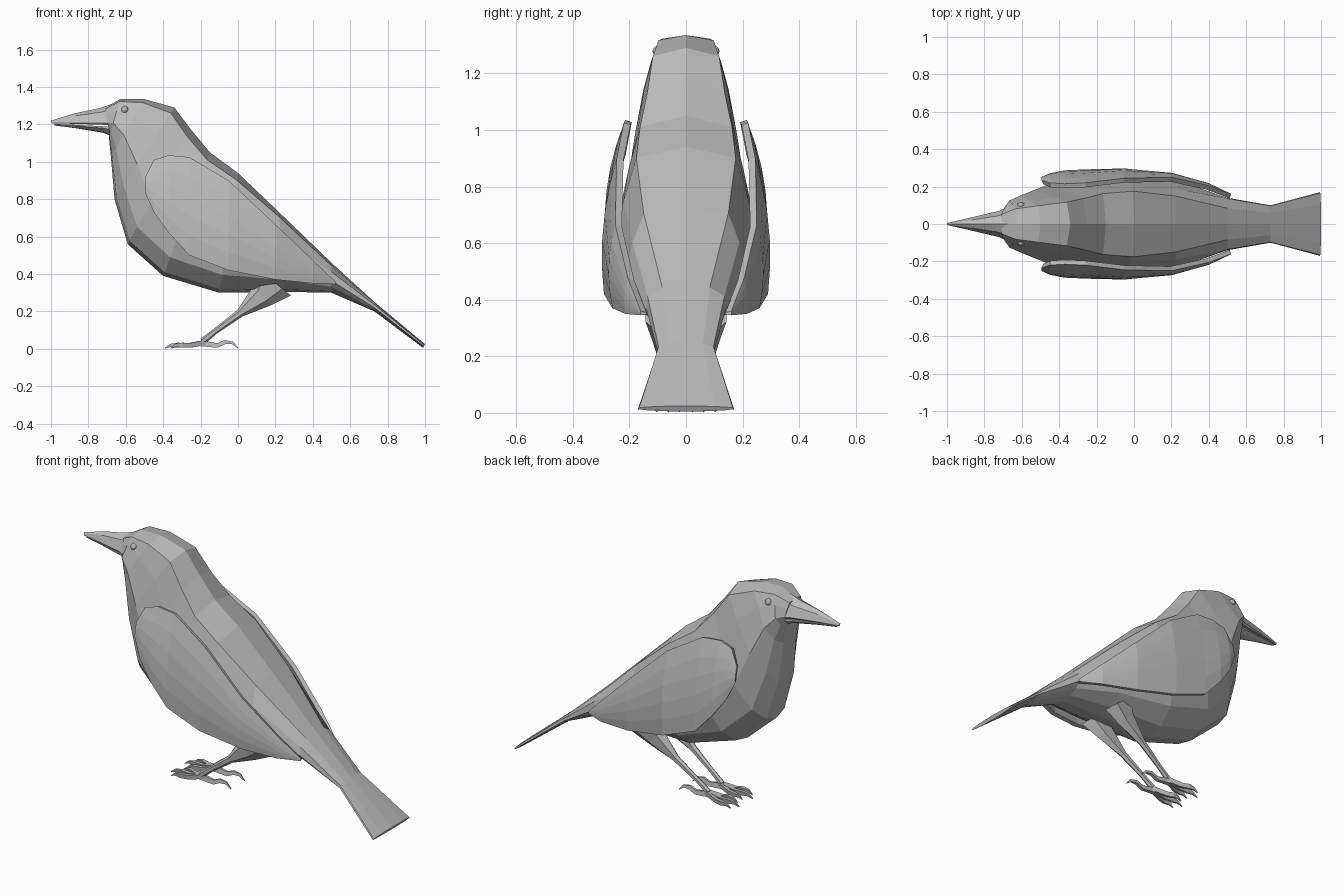
import bpy
import bmesh
from mathutils import Vector

cube = bpy.data.objects.get("Cube")
if cube:
    bpy.data.objects.remove(cube, do_unlink=True)

# One plain grey for the whole bird
grey = bpy.data.materials.new("plain_grey")
grey.use_nodes = True
grey.diffuse_color = (0.5, 0.5, 0.5, 1)
grey.node_tree.nodes["Principled BSDF"].inputs["Base Color"].default_value = grey.diffuse_color


def finish(name, bm):
    bmesh.ops.recalc_face_normals(bm, faces=bm.faces)
    mesh = bpy.data.meshes.new(name)
    bm.to_mesh(mesh)
    bm.free()
    mesh.materials.append(grey)
    obj = bpy.data.objects.new(name, mesh)
    bpy.context.scene.collection.objects.link(obj)
    return obj


def loft(name, rings, closed=True):
    """Skin a list of equal point rings; closed rings also get end caps."""
    bm = bmesh.new()
    rows = [[bm.verts.new(p) for p in ring] for ring in rings]
    count = len(rows[0])
    for a, b in zip(rows, rows[1:]):
        for i in range(count if closed else count - 1):
            j = (i + 1) % count
            bm.faces.new((a[i], a[j], b[j], b[i]))
    if closed:
        bm.faces.new(rows[0])
        bm.faces.new(rows[-1])
    return finish(name, bm)


def section(top, bottom, width, profile):
    """Symmetric ring between a top and a bottom (x, z) point."""
    a, b = Vector((top[0], 0, top[1])), Vector((bottom[0], 0, bottom[1]))
    half = [a.lerp(b, t) + Vector((0, f * width, 0)) for t, f in profile]
    other = [Vector((p.x, -p.y, p.z)) for p in half[-2:0:-1]]
    return half + other


def limb(name, path, sides):
    """Tapered bar; path holds (x, y, z, half height, half width)."""
    rings = []
    for i, (x, y, z, h, w) in enumerate(path):
        before = Vector(path[max(i - 1, 0)][:3])
        after = Vector(path[min(i + 1, len(path) - 1)][:3])
        along = (after - before).normalized()
        across = Vector((0, 1, 0))
        up = along.cross(across).normalized()
        ring = []
        for su, sa in sides:
            ring.append(Vector((x, y, z)) + up * su * h + across * sa * w)
        rings.append(ring)
    return loft(name, rings)


# Head, body and tail in one faceted skin
body_profile = [(0, 0), (0.06, 0.65), (0.3, 0.82), (0.62, 1), (0.85, 0.76), (0.97, 0.4), (1, 0)]
tail_profile = [(0, 0), (0.1, 0.6), (0.3, 0.97), (0.6, 1), (0.8, 0.8), (0.95, 0.45), (1, 0)]
stations = [
    ((-0.71, 1.29), (-0.69, 1.16), 0.08),
    ((-0.63, 1.335), (-0.69, 1.13), 0.125),
    ((-0.50, 1.335), (-0.68, 1.03), 0.15),
    ((-0.34, 1.29), (-0.66, 0.80), 0.18),
    ((-0.25, 1.17), (-0.59, 0.56), 0.21),
    ((-0.15, 1.05), (-0.40, 0.39), 0.25),
    ((0.00, 0.94), (-0.10, 0.30), 0.27),
    ((0.22, 0.73), (0.25, 0.305), 0.23),
    ((0.50, 0.46), (0.50, 0.30), 0.14),
    ((0.73, 0.25), (0.73, 0.20), 0.10),
    ((1.00, 0.025), (0.99, 0.005), 0.17),
]
rings = [section(*s, tail_profile if s[0][0] > 0.4 else body_profile) for s in stations]
loft("body", rings)

# Beak: two halves with a fine seam between them
upper = [(0, 0), (0.25, 0.6), (0.9, 1), (1, 0.9), (1, 0)]
lower = [(0, 0), (0, 0.9), (0.3, 0.9), (0.85, 0.5), (1, 0)]
loft("upper_beak", [
    section((-0.66, 1.315), (-0.64, 1.19), 0.105, upper),
    section((-0.74, 1.287), (-0.72, 1.198), 0.07, upper),
    section((-0.87, 1.26), (-0.87, 1.203), 0.035, upper),
    section((-1.0, 1.22), (-0.995, 1.205), 0.006, upper),
])
loft("lower_beak", [
    section((-0.64, 1.184), (-0.66, 1.13), 0.10, lower),
    section((-0.72, 1.19), (-0.72, 1.155), 0.065, lower),
    section((-0.87, 1.198), (-0.87, 1.18), 0.03, lower),
    section((-0.98, 1.202), (-0.98, 1.194), 0.006, lower),
])

# Wing stations: x, upper z, lower z, upper y, lower y
wing = [
    (-0.495, 0.92, 0.83, 0.235, 0.25),
    (-0.45, 1.01, 0.73, 0.22, 0.27),
    (-0.37, 1.035, 0.62, 0.215, 0.285),
    (-0.26, 1.025, 0.50, 0.22, 0.29),
    (-0.05, 0.90, 0.42, 0.245, 0.29),
    (0.20, 0.665, 0.37, 0.25, 0.26),
    (0.40, 0.475, 0.35, 0.205, 0.215),
    (0.52, 0.36, 0.345, 0.16, 0.16),
]
# Leg: broad feathered thigh thinning to the shank
leg = [
    (0.19, 0.10, 0.36, 0.12, 0.05),
    (0.13, 0.09, 0.285, 0.07, 0.035),
    (0.01, 0.08, 0.19, 0.022, 0.018),
    (-0.12, 0.068, 0.095, 0.015, 0.013),
    (-0.19, 0.063, 0.04, 0.018, 0.016),
]
diamond = [(1, 0), (0.5, 0.87), (-0.5, 0.87), (-1, 0), (-0.5, -0.87), (0.5, -0.87)]
square = [(1, 0.6), (-1, 1), (-1, -1), (1, -0.6)]

for side, label in ((1, "left"), (-1, "right")):
    # Domed wing shell standing slightly off the body
    rows = []
    for x, zu, zl, yu, yl in wing:
        row = []
        for i in range(6):
            t = i / 5
            bulge = 0.1 * t * (1 - t) * min(1, (zu - zl) / 0.4)
            row.append((x, side * (yu + (yl - yu) * t + bulge), zu + (zl - zu) * t))
        rows.append(row)
    shell = loft(label + "_wing", rows, closed=False)
    if shell.data.polygons[10].normal.y * side < 0:
        shell.data.flip_normals()
    thick = shell.modifiers.new("thickness", "SOLIDIFY")
    thick.thickness = 0.025
    thick.offset = -1

    limb(label + "_leg", [(x, y * side, z, h, w) for x, y, z, h, w in leg], diamond)

    # Three forward toes and one hind toe, each ending in a hooked claw
    foot = 0.063 * side
    for spread, reach, toe in ((-0.04, 0.16, "inner"), (0, 0.2, "middle"), (0.04, 0.17, "outer")):
        dy = spread * side
        limb(f"{label}_{toe}_toe", [
            (-0.17, foot, 0.035, 0.014, 0.012),
            (-0.19 - reach * 0.4, foot + dy * 0.7, 0.018, 0.012, 0.011),
            (-0.19 - reach * 0.65, foot + dy, 0.02, 0.013, 0.01),
            (-0.19 - reach * 0.85, foot + dy, 0.019, 0.008, 0.006),
            (-0.19 - reach, foot + dy, 0.004, 0.002, 0.002),
        ], square)
    limb(label + "_hind_toe", [
        (-0.20, foot, 0.03, 0.016, 0.013),
        (-0.11, foot, 0.018, 0.012, 0.01),
        (-0.07, foot, 0.036, 0.011, 0.009),
        (-0.03, foot, 0.032, 0.007, 0.006),
        (0.0, foot, 0.004, 0.002, 0.002),
    ], square)

    # Small bead eye
    bm = bmesh.new()
    bmesh.ops.create_uvsphere(bm, u_segments=10, v_segments=6, radius=0.02)
    bmesh.ops.translate(bm, verts=bm.verts, vec=(-0.605, 0.098 * side, 1.278))
    finish(label + "_eye", bm)
